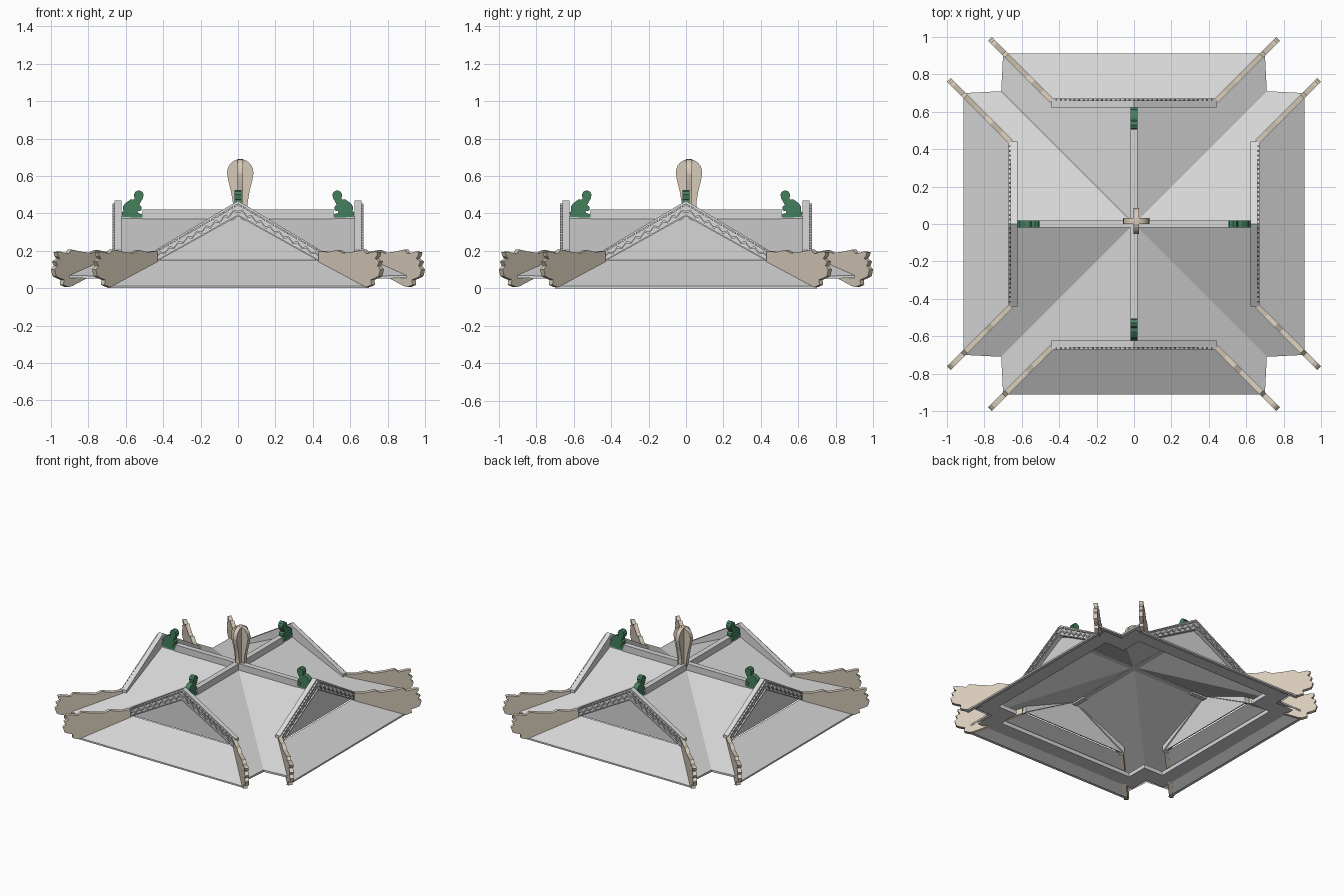
import bpy, bmesh, math
from mathutils import Matrix, Vector

if "Cube" in bpy.data.objects:
    bpy.data.objects.remove(bpy.data.objects["Cube"])


def material(name, rgb):
    m = bpy.data.materials.new(name)
    m.diffuse_color = (*rgb, 1)
    m.use_nodes = True
    m.node_tree.nodes["Principled BSDF"].inputs["Base Color"].default_value = m.diffuse_color
    return m


ROOF = material("roof_grey", (0.67, 0.67, 0.67))
TRIM = material("trim_light_grey", (0.70, 0.70, 0.70))
BEIGE = material("carved_beige", (0.68, 0.595, 0.485))
GREEN = material("figure_green", (0.06, 0.215, 0.11))


def finish(bm, name, mat, turns=4, normals=True):
    """Repeat the front-arm part around z and make it an object."""
    if normals:
        bmesh.ops.recalc_face_normals(bm, faces=bm.faces)
    base = bm.faces[:] + bm.edges[:] + bm.verts[:]
    for i in range(1, turns):
        geo = bmesh.ops.duplicate(bm, geom=base)["geom"]
        vs = [g for g in geo if isinstance(g, bmesh.types.BMVert)]
        bmesh.ops.rotate(bm, verts=vs, matrix=Matrix.Rotation(i * math.pi / 2, 3, 'Z'))
    me = bpy.data.meshes.new(name)
    bm.to_mesh(me)
    bm.free()
    me.materials.append(mat)
    ob = bpy.data.objects.new(name, me)
    bpy.context.collection.objects.link(ob)
    return ob


def prism(bm, pts, origin, along, normal, thick):
    """Extrude a closed (distance, height) profile by thick, centred on origin."""
    o, a, n = Vector(origin), Vector(along), Vector(normal).normalized()
    rings = [[bm.verts.new(o + a * u + Vector((0, 0, z)) + n * s * thick / 2) for u, z in pts]
             for s in (-1, 1)]
    k = len(pts)
    bm.faces.new(rings[0])
    bm.faces.new(rings[1][::-1])
    for i in range(k):
        j = (i + 1) % k
        bm.faces.new((rings[0][i], rings[1][i], rings[1][j], rings[0][j]))


def poly(bm, *pts):
    bm.faces.new([bm.verts.new(p) for p in pts])


E = 0.012   # front eave height
R = 0.38    # ridge height
S = 0.444   # slope of the arms


def slope(x):
    return R - S * abs(x)


# roof slopes of each arm
bm = bmesh.new()
for s in (-1, 1):
    pts = [(s * x, y, slope(x)) for x, y in
           [(0, 0), (0, -.645), (.44, -.645), (.45, -.66), (.70, -.905), (.71, -.71)]]
    poly(bm, *(pts if s > 0 else pts[::-1]))
finish(bm, "roof_slopes", ROOF, normals=False)

# skirts below the gables
bm = bmesh.new()
poly(bm, (-.70, -.912, E), (.70, -.912, E), (.44, -.655, .15), (-.44, -.655, .15))
finish(bm, "gable_skirts", ROOF, normals=False)

# thin fascia under the eaves
bm = bmesh.new()
poly(bm, (-.70, -.912, 0), (.70, -.912, 0), (.70, -.912, E), (-.70, -.912, E))
poly(bm, (-.70, -.912, 0), (-.70, -.89, 0), (.70, -.89, 0), (.70, -.912, 0))
for s in (-1, 1):
    pts = [(s * .70, -.905), (s * .71, -.71)]
    lo = [(x, y, slope(x) - .014) for x, y in pts]
    hi = [(x, y, slope(x)) for x, y in pts]
    quad = [lo[0], lo[1], hi[1], hi[0]]
    poly(bm, *(quad if s > 0 else quad[::-1]))
finish(bm, "eave_fascia", ROOF, normals=False)

# soffit ring with a small inner lip, seen from below
bm = bmesh.new()
z = .05
out = [(-.69, -.69), (-.69, -.84), (.69, -.84), (.69, -.69)]
inn = [(-.57, -.57), (-.57, -.73), (.57, -.73), (.57, -.57)]
for i in range(3):
    (a, b), (c, d) = out[i:i + 2], inn[i:i + 2]
    poly(bm, (*a, z), (*c, z), (*d, z), (*b, z))
    poly(bm, (*c, z), (*c, z + .03), (*d, z + .03), (*d, z))
finish(bm, "soffit_ring", ROOF, normals=False)

# recessed gable walls, in two halves
bm = bmesh.new()
for s in (-1, 1):
    prism(bm, [(0, .145), (s * .44, .145), (s * .44, .18), (0, R)],
          (0, -.637, 0), (1, 0, 0), (0, 1, 0), .008)
finish(bm, "gable_walls", ROOF)

# gable bargeboards
bm = bmesh.new()
prism(bm, [(0, .468), (.44, .205), (.44, .14), (0, .385), (-.44, .14), (-.44, .205)],
      (0, -.641, 0), (1, 0, 0), (0, 1, 0), .036)
finish(bm, "bargeboards", TRIM)

# carved zigzag ribbons and edge blocks on the bargeboards
bm = bmesh.new()
N = 9
for s in (-1, 1):
    def at(t, h):   # t along the slope, h across the board
        return (s * .44 * t, .385 + .075 * h - t * (.245 + .012 * h))
    for i in range(N):
        t0, t1, t2 = i / N, (i + .5) / N, (i + 1) / N
        prism(bm, [at(t0, .22), at(t1, .50), at(t2, .22), at(t2, .38), at(t1, .66), at(t0, .38)],
              (0, -.662, 0), (1, 0, 0), (0, 1, 0), .012)
    for i in range(N * 2):
        t0, t1 = (i + .1) / (N * 2), (i + .9) / (N * 2)
        prism(bm, [at(t0, .78), at(t1, .78), at(t1, .93), at(t0, .93)],
              (0, -.664, 0), (1, 0, 0), (0, 1, 0), .016)
    prism(bm, [at(0, 0), at(1, 0), at(1, .12), at(0, .12)],
          (0, -.663, 0), (1, 0, 0), (0, 1, 0), .014)
finish(bm, "zigzag_carving", TRIM)

# ridge beams
bm = bmesh.new()
prism(bm, [(0, .37), (.51, .37), (.51, .42), (0, .42)], (0, 0, 0), (0, -1, 0), (1, 0, 0), .04)
prism(bm, [(.51, .36), (.64, .36), (.64, .386), (.51, .386)], (0, 0, 0), (0, -1, 0), (1, 0, 0), .034)
finish(bm, "ridge_beams", ROOF)

# carved hip boards with ragged outer ends
board = [(0, .14), (0, .20), (.05, .193), (.10, .205), (.13, .188), (.19, .196), (.24, .207),
         (.255, .185), (.30, .196), (.317, .192), (.312, .172), (.302, .16), (.325, .142),
         (.315, .12), (.33, .10), (.322, .065), (.305, .055), (.28, .045), (.283, .018),
         (.255, .006), (.235, .012)]
bm = bmesh.new()
for s in (-1, 1):
    prism(bm, board, (s * .44, -.66, 0), (s, -1, 0), (s, 1, 0), .028)
finish(bm, "hip_boards", BEIGE)

# small seated figures on the ridges, facing inward
figure = [(.505, .50), (.511, .515), (.53, .524), (.548, .517), (.557, .50), (.552, .475),
          (.575, .474), (.592, .462), (.605, .452), (.616, .435), (.613, .415), (.622, .403),
          (.617, .382), (.55, .378), (.505, .38), (.503, .392), (.53, .40), (.54, .411),
          (.522, .413), (.514, .422), (.517, .436), (.528, .446), (.518, .465), (.508, .482)]
bm = bmesh.new()
prism(bm, figure, (0, 0, 0), (0, -1, 0), (1, 0, 0), .038)
finish(bm, "ridge_figures", GREEN)

# centre finial: two crossed rounded paddles
half = [(.038, .40), (.040, .46), (.050, .52), (.063, .57), (.070, .61)]
cap = [(.070 * math.cos(a), .62 + .07 * math.sin(a))
       for a in (math.pi * i / 12 for i in range(13))]
paddle = half + cap + [(-u, z) for u, z in reversed(half)]
bm = bmesh.new()
prism(bm, paddle, (.012, .016, 0), (1, 0, 0), (0, 1, 0), .03)
prism(bm, paddle, (.012, .016, 0), (0, 1, 0), (1, 0, 0), .03)
finish(bm, "centre_finial", BEIGE, turns=1)
